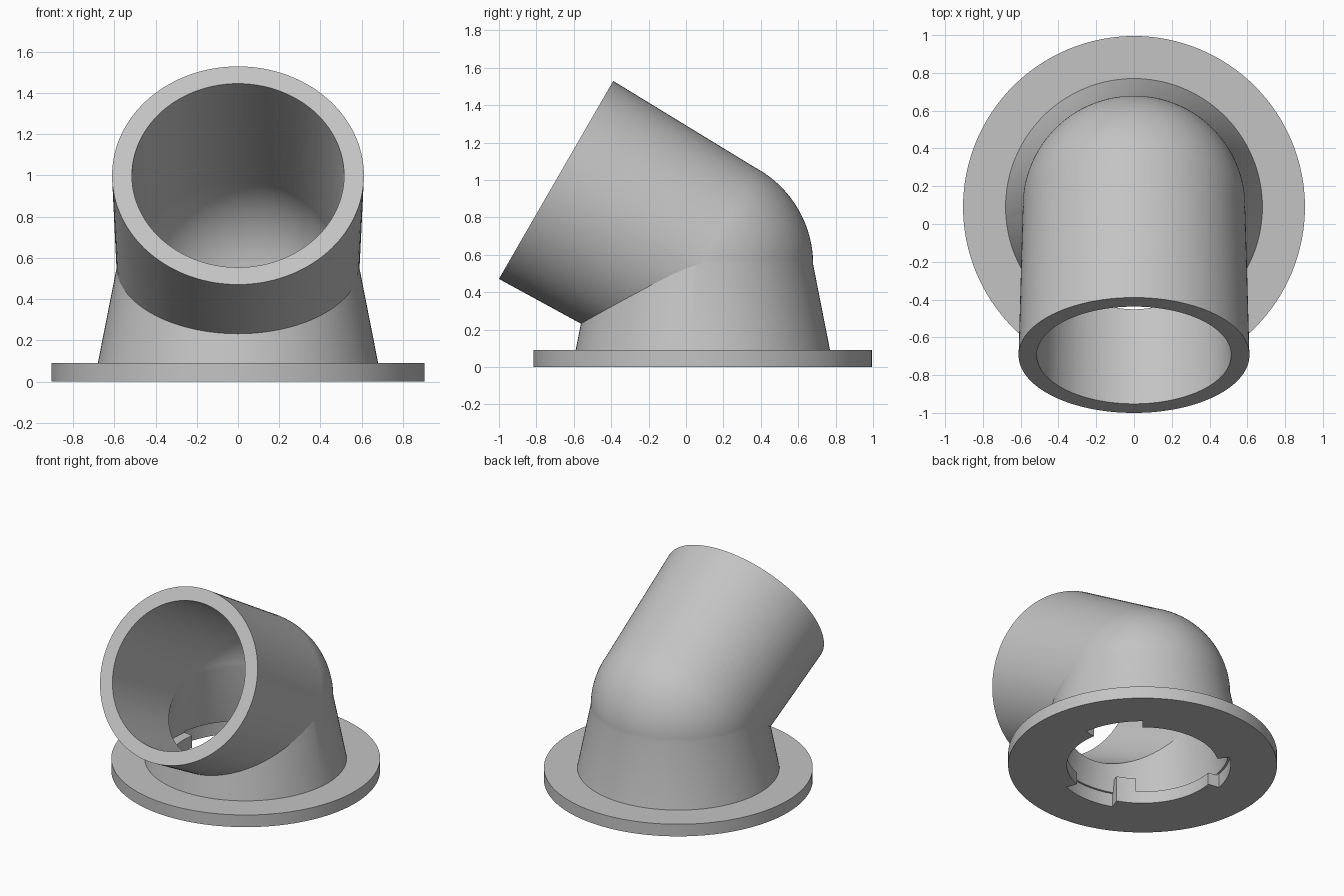
import bpy, bmesh, math
from mathutils import Matrix, Vector

old = bpy.data.objects.get("Cube")
if old:
    bpy.data.objects.remove(old, do_unlink=True)

SEGS = 128
BASE = Vector((0, 0.09, 0))          # centre of the flange
ELBOW = Vector((0, 0.09, 0.547))     # centre of the rounded bend
TILT = Matrix.Rotation(math.radians(60), 4, 'X')

grey = bpy.data.materials.new("light_grey")
grey.use_nodes = True
colour = (0.55, 0.55, 0.55, 1)
grey.diffuse_color = colour
grey.node_tree.nodes["Principled BSDF"].inputs["Base Color"].default_value = colour


def finish(name, bm, matrix):
    bmesh.ops.recalc_face_normals(bm, faces=bm.faces)
    mesh = bpy.data.meshes.new(name)
    bm.to_mesh(mesh)
    bm.free()
    mesh.transform(matrix)
    mesh.materials.append(grey)
    obj = bpy.data.objects.new(name, mesh)
    bpy.context.collection.objects.link(obj)
    return obj


def lathe(name, profile, matrix):
    """Closed solid turned around z from (radius, height) points."""
    bm = bmesh.new()
    verts = [bm.verts.new((r, 0, z)) for r, z in profile]
    edges = [bm.edges.new(pair) for pair in zip(verts, verts[1:])]
    bmesh.ops.spin(bm, geom=verts + edges, cent=(0, 0, 0), axis=(0, 0, 1),
                   angle=math.tau, steps=SEGS)
    bmesh.ops.remove_doubles(bm, verts=bm.verts, dist=1e-5)
    return finish(name, bm, matrix)


def sector(name, r0, r1, z0, z1, start, end):
    """Block shaped like a slice of a ring."""
    bm = bmesh.new()
    steps = 16
    angles = [math.radians(start + (end - start) * i / steps) for i in range(steps + 1)]
    outline = [(r1, a) for a in angles] + [(r0, a) for a in reversed(angles)]
    face = bm.faces.new([bm.verts.new((r * math.cos(a), r * math.sin(a), z0))
                         for r, a in outline])
    top = bmesh.ops.extrude_face_region(bm, geom=[face])["geom"]
    bmesh.ops.translate(bm, vec=(0, 0, z1 - z0),
                        verts=[v for v in top if isinstance(v, bmesh.types.BMVert)])
    return finish(name, bm, Matrix.Translation(BASE))


def combine(obj, other, operation):
    """Apply a boolean and discard the helper."""
    other.hide_render = True
    mod = obj.modifiers.new("boolean", 'BOOLEAN')
    mod.operation, mod.object, mod.solver = operation, other, 'EXACT'
    bpy.context.view_layer.objects.active = obj
    bpy.ops.object.modifier_apply(modifier=mod.name)
    bpy.data.objects.remove(other, do_unlink=True)


def dome(radius, steps=32):
    return [(radius * math.cos(t), ELBOW.z + radius * math.sin(t))
            for t in (math.pi / 2 * i / steps for i in range(steps))] + [(0, ELBOW.z + radius)]


at_base = Matrix.Translation(BASE)
at_elbow = Matrix.Translation(ELBOW) @ TILT

# Flange, tapered collar and rounded bend, joined to the slanted tube
pipe = lathe("pipe_elbow", [(0, 0), (0.905, 0), (0.905, 0.09), (0.68, 0.09)] + dome(0.59), at_base)
tube = lathe("tube_solid", [(0, 0), (0.589, 0), (0.611, 0.906), (0, 0.906)], at_elbow)
combine(pipe, tube, 'UNION')

# Hollow inside: lipped socket, collar and bend, then the tube bore
cavity = lathe("cavity", [(0, -0.05), (0.51, -0.05), (0.51, 0.09), (0.58, 0.09)] + dome(0.49), at_base)
bore = lathe("bore", [(0, 0), (0.489, 0), (0.516, 0.95), (0, 0.95)], at_elbow)
combine(cavity, bore, 'UNION')
combine(pipe, cavity, 'DIFFERENCE')

# Three locking notches in the lip, each with a raised stop beside it
parts = [pipe]
for i, middle in enumerate((30, 150, 270)):
    notch = sector("notch", 0.4, 0.593, -0.05, 0.1, middle - 20, middle + 20)
    combine(pipe, notch, 'DIFFERENCE')
    parts.append(sector(f"lock_stop_{i + 1}", 0.51, 0.6, 0.085, 0.19, middle - 35, middle - 20))

# Smooth curves, crisp rims
for obj in parts:
    bpy.ops.object.select_all(action='DESELECT')
    obj.select_set(True)
    bpy.context.view_layer.objects.active = obj
    bpy.ops.object.shade_smooth_by_angle(angle=math.radians(10))
